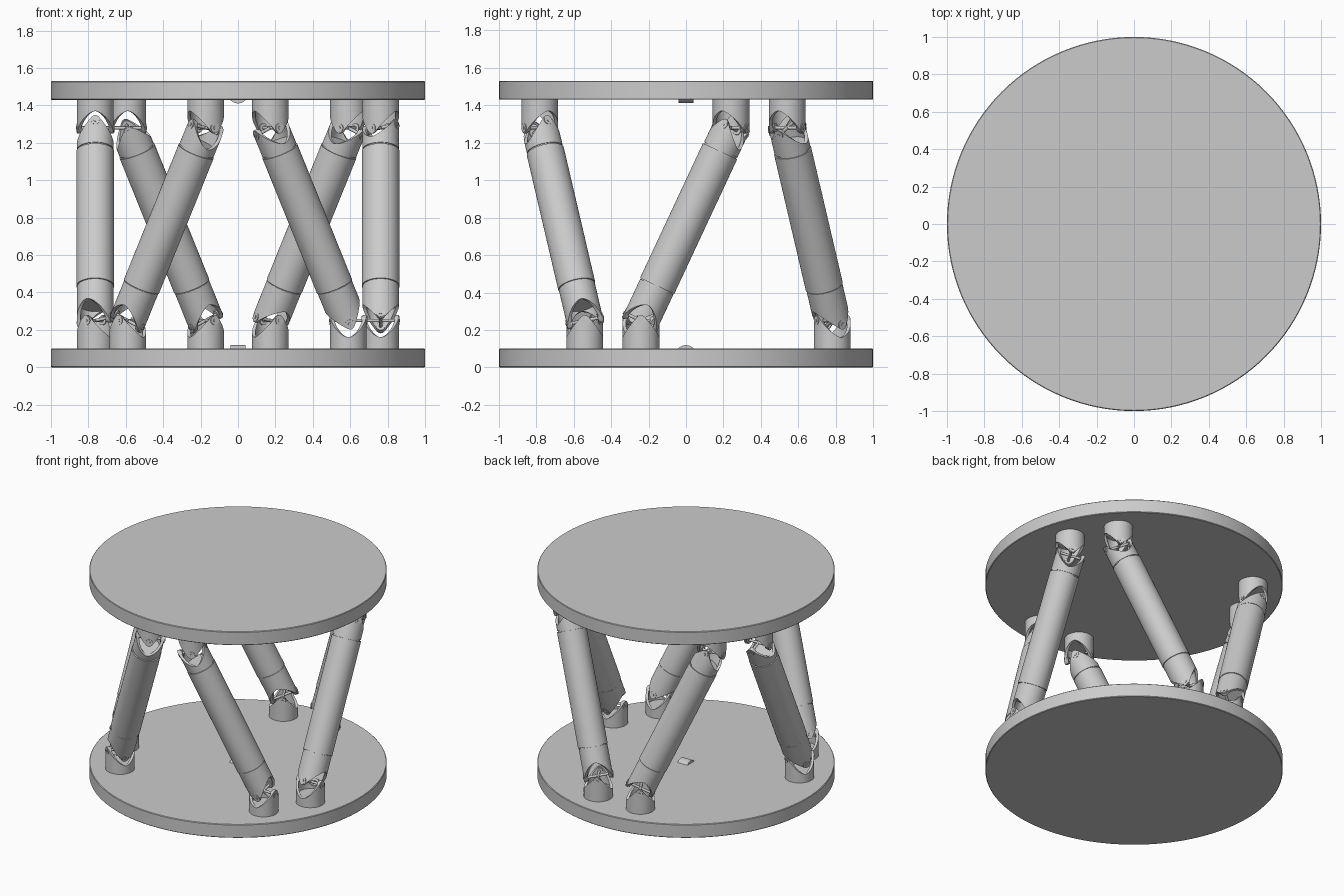
import bpy, bmesh, math
from mathutils import Vector, Matrix

cube = bpy.data.objects.get("Cube")
if cube:
    bpy.data.objects.remove(cube, do_unlink=True)

grey = bpy.data.materials.new("light_grey")
grey.use_nodes = True
COLOUR = (0.6, 0.6, 0.6, 1)
grey.diffuse_color = COLOUR
grey.node_tree.nodes["Principled BSDF"].inputs["Base Color"].default_value = COLOUR

R = 0.098            # radius of cups and leg ends
LOW, HIGH = 0.25, 1.28   # heights of the joint centres
UP = Vector((0, 0, 1))


def finish(name, bm, matrix=Matrix()):
    bmesh.ops.recalc_face_normals(bm, faces=bm.faces[:])
    mesh = bpy.data.meshes.new(name)
    bm.to_mesh(mesh)
    bm.free()
    mesh.materials.append(grey)
    ob = bpy.data.objects.new(name, mesh)
    bpy.context.collection.objects.link(ob)
    ob.matrix_world = matrix
    bpy.ops.object.select_all(action='DESELECT')
    ob.select_set(True)
    bpy.context.view_layer.objects.active = ob
    bpy.ops.object.shade_smooth_by_angle(angle=math.radians(35))
    return ob


def frame(origin, axis, side):
    """Matrix with z along axis and x as near to side as possible."""
    z = axis.normalized()
    x = (side - z * side.dot(z)).normalized()
    m = Matrix((x, z.cross(x), z)).transposed().to_4x4()
    m.translation = origin
    return m


def rod(name, a, b, radius, segments=48):
    bm = bmesh.new()
    bmesh.ops.create_cone(bm, cap_ends=True, segments=segments,
                          radius1=radius, radius2=radius, depth=(b - a).length)
    side = Vector((1, 0, 0)) if abs((b - a).normalized().x) < 0.9 else UP
    return finish(name, bm, frame((a + b) / 2, b - a, side))


def plate(name, z0, z1):
    # disc with slightly eased rims
    bm = bmesh.new()
    bmesh.ops.create_cone(bm, cap_ends=True, segments=128, radius1=1, radius2=1, depth=z1 - z0)
    rims = [e for e in bm.edges if abs(e.verts[0].co.z - e.verts[1].co.z) < 1e-4]
    bmesh.ops.bevel(bm, geom=rims, offset=0.004, segments=1, affect='EDGES')
    finish(name, bm, Matrix.Translation((0, 0, (z0 + z1) / 2)))


def yoke(name, pivot, axis, side, reach):
    """Solid cylinder ending in two pointed ears; axis points from base to pivot."""
    n, floor, tip, wall = 64, reach - 0.09, reach + 0.03, 0.018
    bm = bmesh.new()
    rings = [[], [], [], []]
    for i in range(n):
        a = 2 * math.pi * i / n
        c, s = math.cos(a), math.sin(a)
        u = abs(s) * R
        if u < 0.03:        # rounded ear tip
            h = tip - 0.022 * (u / 0.03) ** 2
        else:               # sloping shoulder
            h = floor + (tip - 0.022 - floor) * (1 - (u - 0.03) / (R - 0.03)) ** 0.8
        for ring, (r, z) in zip(rings, ((R, 0), (R, h), (R - wall, h), (R - wall, floor))):
            ring.append(bm.verts.new((r * c, r * s, z)))
    for lo, hi in zip(rings, rings[1:]):
        for i in range(n):
            j = (i + 1) % n
            bm.faces.new((lo[i], lo[j], hi[j], hi[i]))
    bm.faces.new(rings[0])
    bm.faces.new(rings[3])
    bmesh.ops.remove_doubles(bm, verts=bm.verts[:], dist=1e-5)
    finish(name, bm, frame(pivot - axis.normalized() * reach, axis, side))


def cross(name, pivot, directions):
    # two crossing pins with a round boss at each end
    for d in directions:
        rod(name + "_pin", pivot - d * 0.104, pivot + d * 0.104, 0.009, 16)
        for s in (-1, 1):
            rod(name + "_boss", pivot + d * s * 0.07, pivot + d * s * 0.1, 0.024, 24)


def bump(name, z, along):
    # shallow rounded key at the centre of a plate
    c = Vector((0, 0, z))
    rod(name, c - along * 0.04, c + along * 0.04, 0.055)


def polar(radius, deg, z):
    a = math.radians(deg)
    return Vector((radius * math.cos(a), radius * math.sin(a), z))


# Plates and their centre keys
plate("base_plate", 0, 0.1)
plate("top_plate", 1.43, 1.53)
bump("base_key", 0.064, Vector((1, 0, 0)))
bump("top_key", 1.466, Vector((0, 1, 0)))

# Six legs: bottom angle, top angle, and the ear directions of the two joints
for k in range(3):
    turn = 120 * k
    for tag, low_deg, high_deg, low_ear, high_ear in (
            ("a", -17.5, 17.5, 90, 330), ("b", -42.5, -77.5, 90, 210)):
        name = f"leg_{tag}{k + 1}"
        low = polar(0.8, low_deg + turn, LOW)
        high = polar(0.8, high_deg + turn, HIGH)
        axis = (high - low).normalized()
        ends = (("lower", low, low_ear, -axis, UP, 0.2, 0.16),
                ("upper", high, high_ear, axis, -UP, 0.13, 0.16))
        for end, pivot, ear, out, cup_axis, reach, cup_reach in ends:
            ear_dir = polar(1, ear + turn, 0)
            cup_dir = polar(1, ear + turn + 90, 0)
            yoke(f"{name}_{end}_cup", pivot, cup_axis, cup_dir, cup_reach)
            yoke(f"{name}_{end}_fork", pivot, out, ear_dir, reach)
            pin = (ear_dir - out * ear_dir.dot(out)).normalized()
            cross(f"{name}_{end}_joint", pivot, (cup_dir, pin))
        # sleeve with a fine groove at each end
        rod(name + "_core", low + axis * 0.19, high - axis * 0.12, 0.093)
        rod(name + "_sleeve", low + axis * 0.204, high - axis * 0.138, 0.101)
